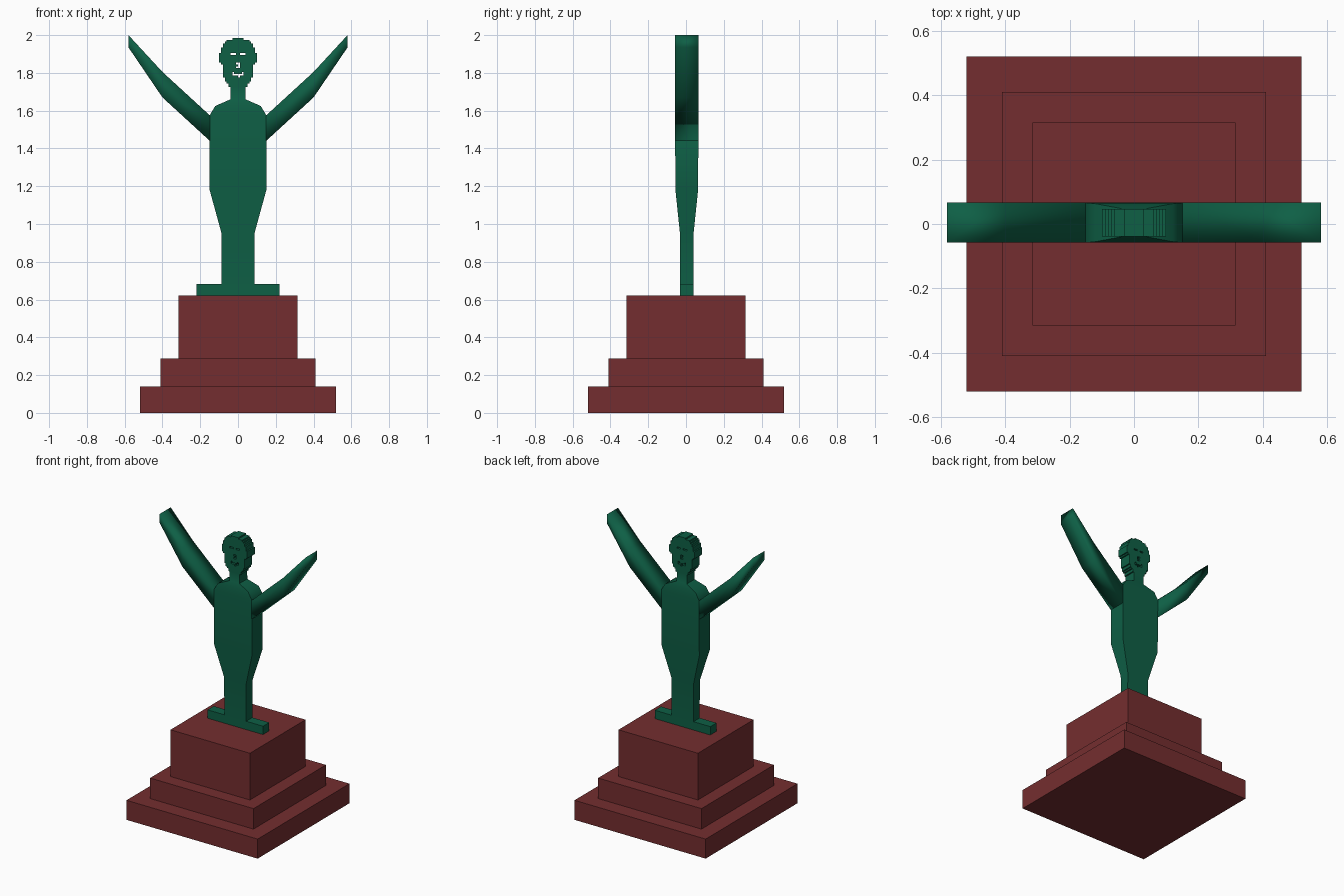
import bpy, bmesh, math

if "Cube" in bpy.data.objects:
    bpy.data.objects.remove(bpy.data.objects["Cube"])

YC = 0.004  # depth centre of the figure


def material(name, rgb):
    m = bpy.data.materials.new(name)
    m.diffuse_color = (*rgb, 1.0)
    m.use_nodes = True
    m.node_tree.nodes["Principled BSDF"].inputs["Base Color"].default_value = m.diffuse_color
    return m


RED = material("dark red stone", (0.175, 0.027, 0.029))
GREEN = material("green patina", (0.0044, 0.115, 0.060))


def finish(name, bm, mat, angle=None):
    bmesh.ops.recalc_face_normals(bm, faces=bm.faces)
    me = bpy.data.meshes.new(name)
    bm.to_mesh(me)
    bm.free()
    me.materials.append(mat)
    ob = bpy.data.objects.new(name, me)
    bpy.context.collection.objects.link(ob)
    if angle:
        bpy.ops.object.select_all(action='DESELECT')
        ob.select_set(True)
        bpy.context.view_layer.objects.active = ob
        bpy.ops.object.shade_smooth_by_angle(angle=math.radians(angle))
    return ob


def loft(name, rings, mat, angle=None):
    """Skin a list of equal-length point rings and cap both ends."""
    bm = bmesh.new()
    vs = [[bm.verts.new(p) for p in r] for r in rings]
    for a, b in zip(vs, vs[1:]):
        for i in range(len(a)):
            j = (i + 1) % len(a)
            bm.faces.new((a[i], a[j], b[j], b[i]))
    bm.faces.new(vs[0])
    bm.faces.new(vs[-1])
    return finish(name, bm, mat, angle)


def rect(z, hw, hd, yc=0.0):
    return [(-hw, yc - hd, z), (hw, yc - hd, z), (hw, yc + hd, z), (-hw, yc + hd, z)]


# Stepped pedestal
for name, h, z0, z1 in (("pedestal_bottom", 0.52, 0, 0.14),
                        ("pedestal_middle", 0.41, 0.14, 0.287),
                        ("pedestal_top", 0.315, 0.287, 0.622)):
    loft(name, [rect(z0, h, h), rect(z1, h, h)], RED)

# Foot bar
loft("foot_bar", [rect(0.622, 0.22, 0.035, YC), rect(0.682, 0.22, 0.035, YC)], GREEN)

# Legs, torso, shoulders and neck as one tapered column
BODY = [(0.682, 0.087, 0.035), (0.95, 0.087, 0.036), (1.18, 0.15, 0.060),
        (1.575, 0.15, 0.062), (1.625, 0.12, 0.059), (1.66, 0.04, 0.044),
        (1.725, 0.04, 0.043)]
loft("body", [rect(z, w, d, YC) for z, w, d in BODY], GREEN, 40)

# Raised arms: x, lower z, upper z
ARM = [(0.149, 1.44, 1.575), (0.40, 1.67, 1.805), (0.58, 1.935, 2.0)]
for side, s in (("left", 1), ("right", -1)):
    rings = [[(s * x, YC - 0.062, lo), (s * x, YC + 0.062, lo),
              (s * x, YC + 0.062, hi), (s * x, YC - 0.062, hi)] for x, lo, hi in ARM]
    loft(side + "_arm", rings, GREEN, 100)

# Head: stepped outline made of small cells, with the face cut right through
CELL, Z0 = 0.01, 1.715
WIDTHS = [4, 5, 5, 6, 7, 7, 8, 8, 8, 8, 8, 8, 8, 9, 10, 10, 10, 10, 10,
          9, 9, 9, 8, 8, 7, 6, 3]  # half width in cells, chin to crown
HOLES = {18: [-4, -3, -2, 1, 2, 3],           # eyes
         13: [-1, 0], 12: [0], 11: [-1, 0],   # nose
         8: [-3, 2], 7: [-3, -2, -1, 0, 1, 2], 6: [0]}  # mouth
cells = {(i, k) for k, w in enumerate(WIDTHS) for i in range(-w, w)
         if i not in HOLES.get(k, [])}
bm = bmesh.new()
cache = {}


def vert(i, k, y):
    if (i, k, y) not in cache:
        cache[i, k, y] = bm.verts.new((i * CELL, YC + y * 0.043, Z0 + k * CELL))
    return cache[i, k, y]


for i, k in sorted(cells):
    c = [(i, k), (i + 1, k), (i + 1, k + 1), (i, k + 1)]
    bm.faces.new([vert(*p, -1) for p in c])
    bm.faces.new([vert(*p, 1) for p in reversed(c)])
    for n, (di, dk) in enumerate(((0, -1), (1, 0), (0, 1), (-1, 0))):
        if (i + di, k + dk) not in cells:
            a, b = c[n], c[(n + 1) % 4]
            bm.faces.new((vert(*b, -1), vert(*a, -1), vert(*a, 1), vert(*b, 1)))
finish("head", bm, GREEN)
